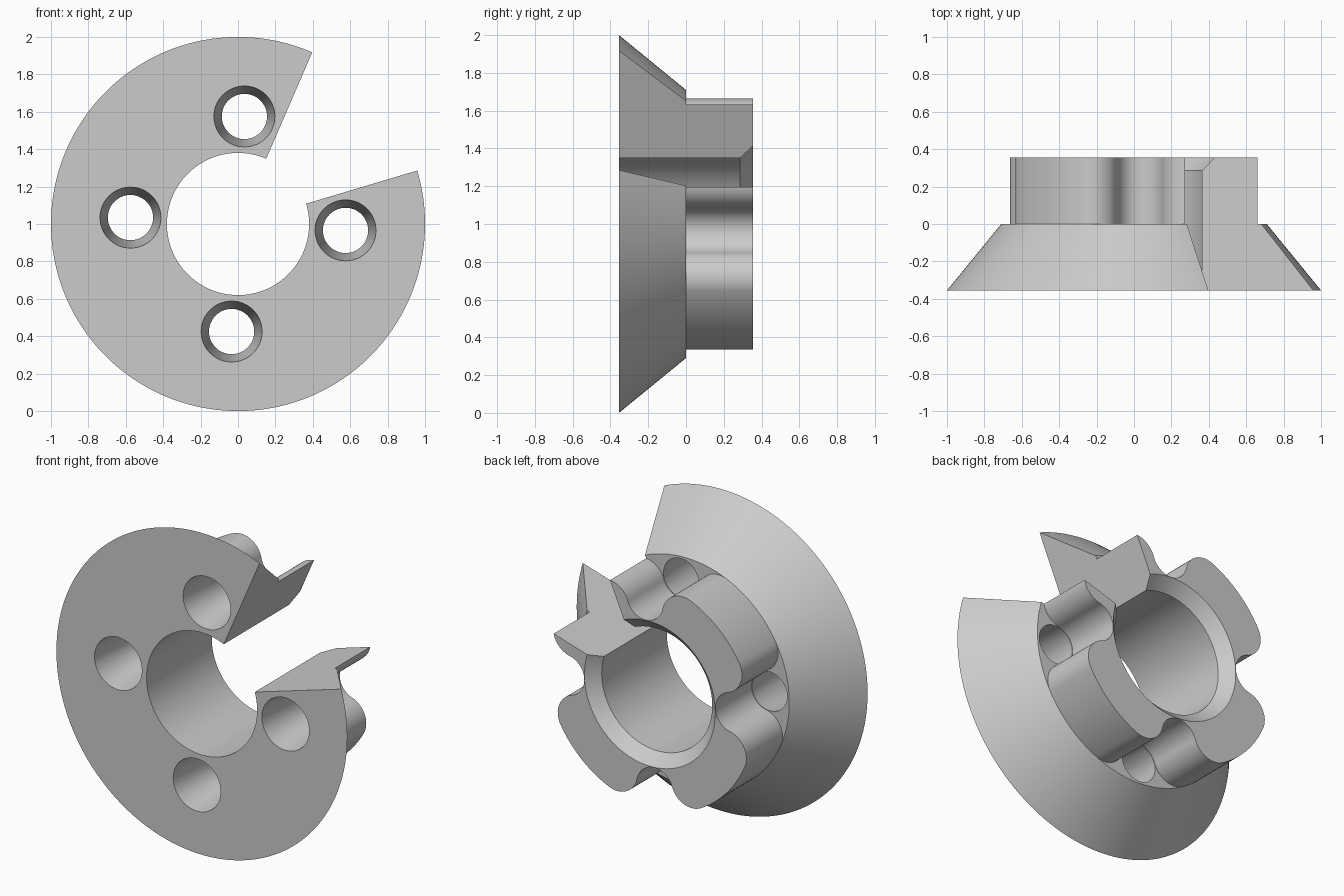
import bpy, bmesh
from math import sin, cos, radians, degrees, atan2, hypot, acos, sqrt
from mathutils import Matrix

cube = bpy.data.objects.get("Cube")
if cube:
    bpy.data.objects.remove(cube, do_unlink=True)

# Main dimensions (the axis of the part runs along y at z = 1)
FRONT, BACK = -0.355, 0.355
FLANGE_R, HUB_R, BORE_R, CHAMFER = 1.0, 0.71, 0.38, 0.07
HOLE_DIST, HOLE_FRONT_R, HOLE_BACK_R = 0.576, 0.163, 0.121
NOTCH_R, FILLET_R = 0.124, 0.14
HOLE_ANGLES = [86.6 + 90 * i for i in range(4)]
SLOT_START, SLOT_END = 66.6, 376.6      # solid sweep; the rest is the open slot

metal = bpy.data.materials.new("plain grey")
metal.use_nodes = True
grey = (0.6, 0.6, 0.6, 1)
metal.diffuse_color = grey
metal.node_tree.nodes["Principled BSDF"].inputs["Base Color"].default_value = grey


def at(angle, r, y):
    a = radians(angle)
    return (r * cos(a), y, 1 + r * sin(a))


# Half outline of one notch: concave arc around the hole, then a rounded lobe corner
c = HUB_R - FILLET_R
d = NOTCH_R + FILLET_R
phi = acos((c * c + HOLE_DIST ** 2 - d * d) / (2 * c * HOLE_DIST))
cx, cy = c * cos(phi), c * sin(phi)
turn = degrees(atan2(cy, cx - HOLE_DIST))


def arc(px, py, r, a0, a1, n):
    pts = []
    for i in range(n + 1):
        a = radians(a0 + (a1 - a0) * i / n)
        x, y = px + r * cos(a), py + r * sin(a)
        pts.append((degrees(atan2(y, x)), hypot(x, y)))
    return pts


half = arc(HOLE_DIST, 0, NOTCH_R, 180, turn, 14)
half += arc(cx, cy, FILLET_R, turn - 180, degrees(phi), 16)[1:]

# Whole hub outline as (angle, radius), clipped by the slot
outline = []
for h in HOLE_ANGLES:
    outline += [(h + a, r) for a, r in half]
    outline += [(h - a, r) for a, r in half[1:]]
edge = degrees(phi)
for h in HOLE_ANGLES[:3]:
    outline += [(h + edge + (90 - 2 * edge) * i / 16, HUB_R) for i in range(1, 16)]
outline = [p for p in outline if SLOT_START + 0.05 < p[0] < SLOT_END - 0.05]
off = phi - radians(HOLE_ANGLES[0] - SLOT_START)
tip = c * cos(off) + sqrt(FILLET_R ** 2 - (c * sin(off)) ** 2)
outline = sorted(outline + [(SLOT_START, tip), (SLOT_END, tip)])

# Flange and lobed hub: sweep the cross-section around the axis
bm = bmesh.new()
rings = []
for angle, r in outline:
    section = [(FLANGE_R, FRONT), (HUB_R, 0), (r, 0), (r, BACK),
               (BORE_R + CHAMFER, BACK), (BORE_R, BACK - CHAMFER), (BORE_R, FRONT)]
    rings.append([bm.verts.new(at(angle, rr, y)) for rr, y in section])
for a, b in zip(rings, rings[1:]):
    for i in range(len(a)):
        j = (i + 1) % len(a)
        bm.faces.new((a[i], a[j], b[j], b[i]))
bm.faces.new(rings[0])
bm.faces.new(rings[-1])
bmesh.ops.remove_doubles(bm, verts=bm.verts, dist=1e-5)
bmesh.ops.recalc_face_normals(bm, faces=bm.faces)
mesh = bpy.data.meshes.new("slotted_flange")
bm.to_mesh(mesh)
bm.free()
mesh.materials.append(metal)
body = bpy.data.objects.new("slotted_flange", mesh)
bpy.context.collection.objects.link(body)

# Tapered bolt holes
bm = bmesh.new()
slope = (HOLE_BACK_R - HOLE_FRONT_R) / -FRONT
y0, y1 = FRONT - 0.05, 0.05
for h in HOLE_ANGLES:
    x, _, z = at(h, HOLE_DIST, 0)
    place = Matrix.Translation((x, (y0 + y1) / 2, z)) @ Matrix.Rotation(radians(-90), 4, 'X')
    bmesh.ops.create_cone(bm, cap_ends=True, segments=48, depth=y1 - y0,
                          radius1=HOLE_BACK_R + slope * y0,
                          radius2=HOLE_BACK_R + slope * y1, matrix=place)
bmesh.ops.recalc_face_normals(bm, faces=bm.faces)
cut_mesh = bpy.data.meshes.new("hole_cutter")
bm.to_mesh(cut_mesh)
bm.free()
cut_mesh.materials.append(metal)
cutter = bpy.data.objects.new("hole_cutter", cut_mesh)
cutter.hide_render = True
bpy.context.collection.objects.link(cutter)

mod = body.modifiers.new("bolt_holes", 'BOOLEAN')
mod.operation = 'DIFFERENCE'
mod.solver = 'EXACT'
mod.object = cutter
bpy.ops.object.select_all(action='DESELECT')
body.select_set(True)
bpy.context.view_layer.objects.active = body
bpy.ops.object.modifier_apply(modifier=mod.name)
bpy.data.objects.remove(cutter, do_unlink=True)
bpy.ops.object.shade_smooth_by_angle(angle=radians(30))
